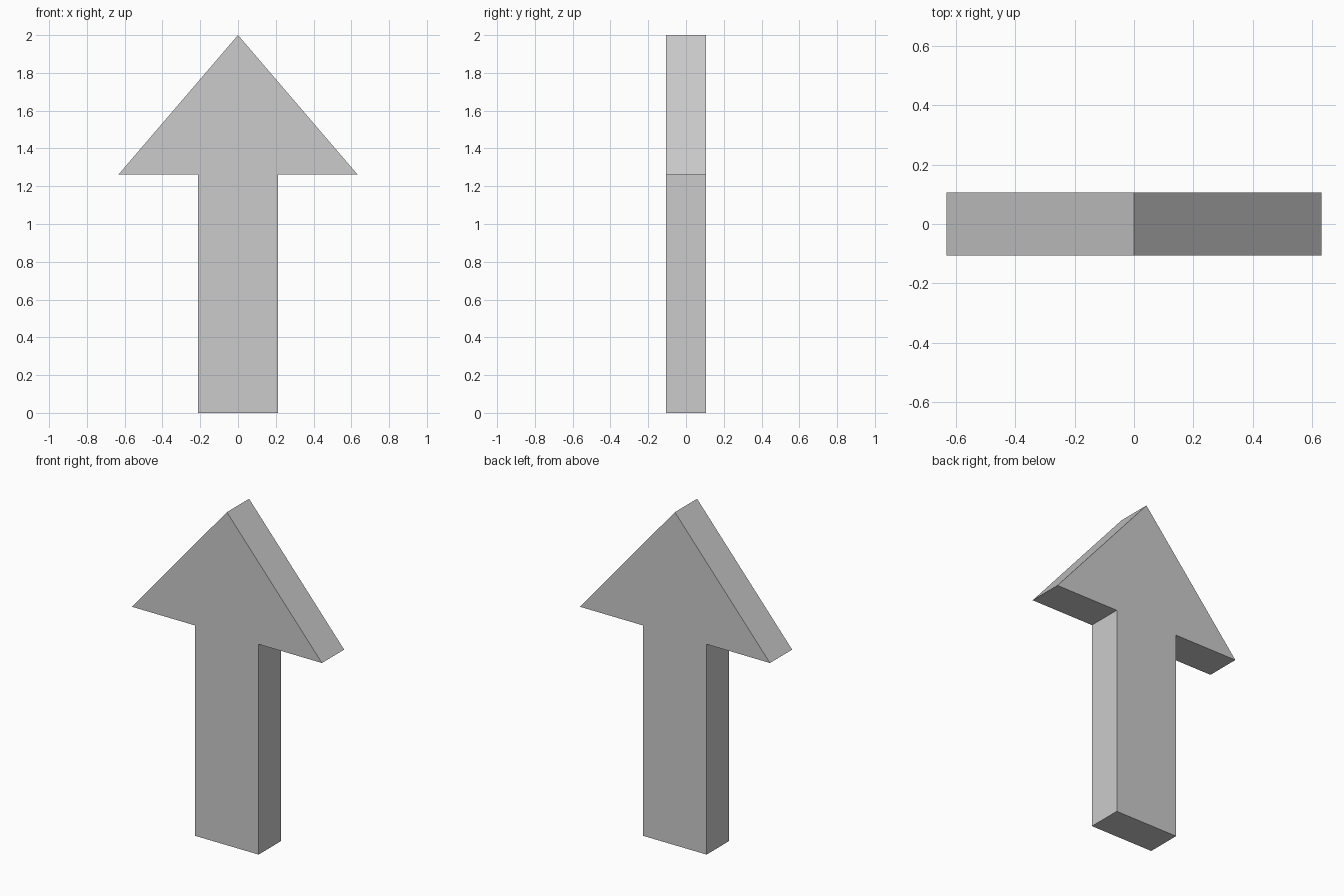
import bpy
import bmesh

if "Cube" in bpy.data.objects:
    bpy.data.objects.remove(bpy.data.objects["Cube"])

U = 2 / 19            # module: half the plate thickness
SHAFT, HEAD = 2 * U, 6 * U
NECK_Z, TIP_Z = 12 * U, 2.0

# Arrow outline: right half from base to barb, tip, then mirrored left half
right = [(SHAFT, 0), (SHAFT, NECK_Z), (HEAD, NECK_Z)]
outline = right + [(0, TIP_Z)] + [(-x, z) for x, z in reversed(right)]

# Extrude the outline from front to back
bm = bmesh.new()
face = bm.faces.new([bm.verts.new((x, -U, z)) for x, z in outline])
result = bmesh.ops.extrude_face_region(bm, geom=[face], use_keep_orig=True)
back = [g for g in result["geom"] if isinstance(g, bmesh.types.BMVert)]
bmesh.ops.translate(bm, vec=(0, 2 * U, 0), verts=back)
bmesh.ops.recalc_face_normals(bm, faces=bm.faces)

mesh = bpy.data.meshes.new("arrow")
bm.to_mesh(mesh)
bm.free()
bpy.context.collection.objects.link(bpy.data.objects.new("arrow", mesh))
